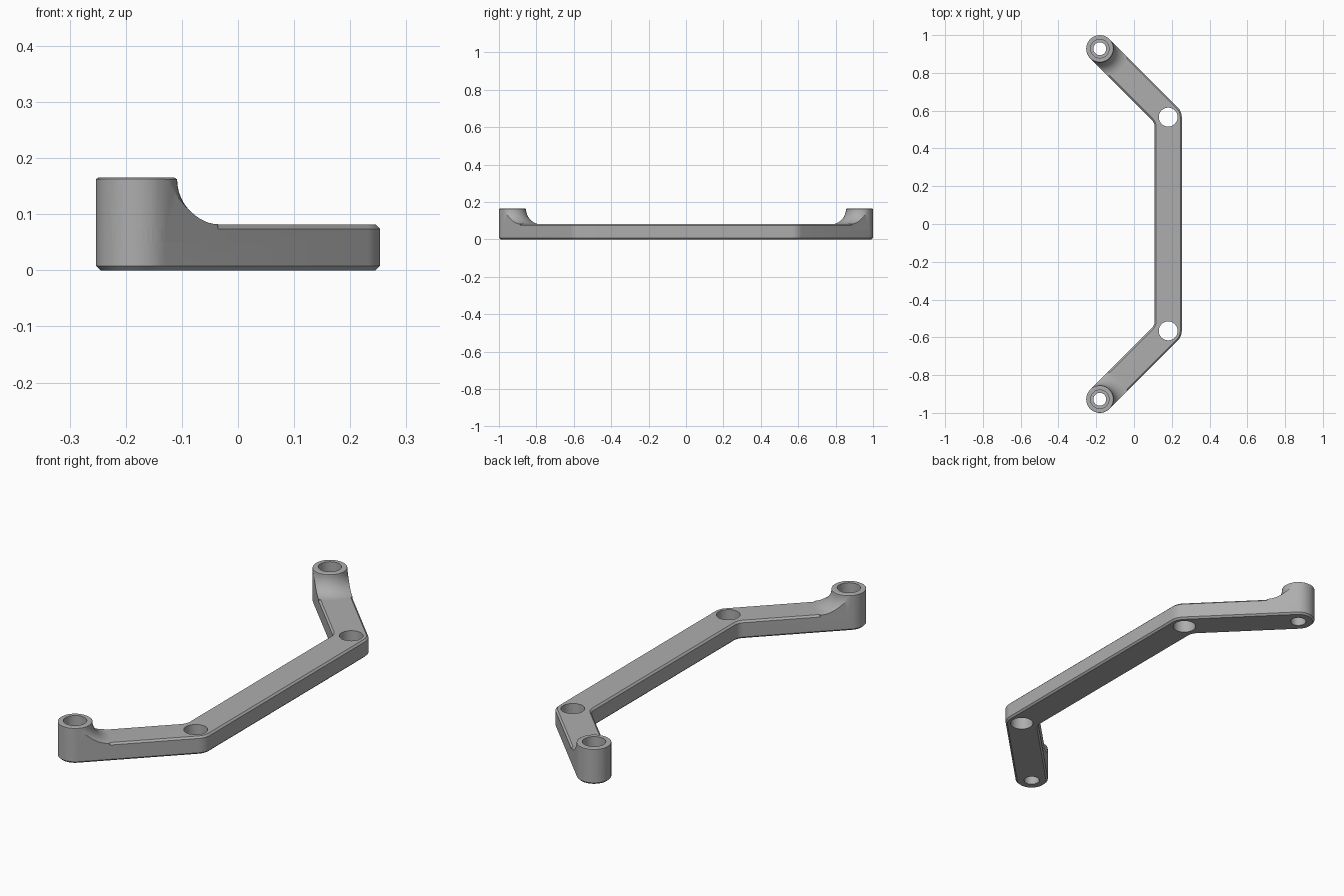
import bpy, bmesh, math
from mathutils import Vector

cube = bpy.data.objects.get("Cube")
if cube:
    bpy.data.objects.remove(cube)

HALF_WIDTH, INNER_FILLET, CHAMFER = 0.072, 0.05, 0.008
BAR_TOP, BOSS_TOP = 0.082, 0.165
TIP, ELBOW = Vector((-0.181, 0.928)), Vector((0.181, 0.566))

metal = bpy.data.materials.new("grey metal")
metal.use_nodes = True
grey = (0.42, 0.42, 0.42, 1)
metal.diffuse_color = grey
metal.node_tree.nodes["Principled BSDF"].inputs["Base Color"].default_value = grey


def arc(centre, radius, start, end, step=7.5):
    n = max(1, round(abs(end - start) / step))
    angles = [math.radians(start + (end - start) * i / n) for i in range(n + 1)]
    return [centre + radius * Vector((math.cos(a), math.sin(a))) for a in angles]


def circle(centre, radius):
    return arc(centre, radius, 0, 360)[:-1]


def outline(half_width):
    """Plan of the bent bar, offset evenly by half_width from its centre line."""
    turn = math.radians(22.5)
    reach = (HALF_WIDTH + INNER_FILLET) / math.cos(turn)
    inner = ELBOW - reach * Vector((math.cos(turn), math.sin(turn)))
    upper = (arc(ELBOW, half_width, 0, 45) + arc(TIP, half_width, 45, 225)
             + arc(inner, HALF_WIDTH + INNER_FILLET - half_width, 45, 0))
    return upper + [Vector((p.x, -p.y)) for p in reversed(upper)]


def loft(name, sections):
    """Closed solid through a stack of (outline, height) sections."""
    bm = bmesh.new()
    rings = [[bm.verts.new((p.x, p.y, z)) for p in points] for points, z in sections]
    for low, high in zip(rings, rings[1:]):
        for i in range(len(low)):
            j = (i + 1) % len(low)
            bm.faces.new((low[i], low[j], high[j], high[i]))
    bm.faces.new(rings[0][::-1])
    bm.faces.new(rings[-1])
    bmesh.ops.recalc_face_normals(bm, faces=bm.faces)
    mesh = bpy.data.meshes.new(name)
    bm.to_mesh(mesh)
    bm.free()
    mesh.materials.append(metal)
    obj = bpy.data.objects.new(name, mesh)
    bpy.context.collection.objects.link(obj)
    return obj


def combine(target, other, operation):
    mod = target.modifiers.new("combine", "BOOLEAN")
    mod.operation, mod.object, mod.solver = operation, other, "EXACT"
    bpy.context.view_layer.objects.active = target
    bpy.ops.object.modifier_apply(modifier=mod.name)
    bpy.data.objects.remove(other)


# Bent bar with chamfered top and bottom edges
narrow, full = outline(HALF_WIDTH - CHAMFER), outline(HALF_WIDTH)
bar = loft("bent_bar", [(narrow, 0), (full, CHAMFER),
                        (full, BAR_TOP - CHAMFER), (narrow, BAR_TOP)])

for side in (1, -1):
    tip, elbow = Vector((TIP.x, side * TIP.y)), Vector((ELBOW.x, side * ELBOW.y))

    # Raised end boss with a hollow flare, trimmed to the width of the bar
    sweep = 0.08
    profile = [(0.0725 + sweep, 0.05)]
    for i in range(13):
        a = math.radians(90 * i / 12)
        profile.append((0.0725 + sweep * (1 - math.sin(a)),
                        BAR_TOP + sweep * (1 - math.cos(a))))
    profile.append((0.068, BOSS_TOP))
    boss = loft("end_boss", [(circle(tip, r), z) for r, z in profile])
    trim = loft("boss_trim", [(full, 0.03), (full, 0.3)])
    combine(boss, trim, "INTERSECT")
    combine(bar, boss, "UNION")

    # Counterbored hole in the boss and plain hole at the elbow
    bore = [(0.034, -0.1), (0.034, 0.045), (0.049, 0.045), (0.049, 0.3)]
    combine(bar, loft("boss_bore", [(circle(tip, r), z) for r, z in bore]), "DIFFERENCE")
    hole = [(circle(elbow, 0.05), z) for z in (-0.1, 0.3)]
    combine(bar, loft("elbow_hole", hole), "DIFFERENCE")

bpy.ops.object.select_all(action="DESELECT")
bar.select_set(True)
bpy.context.view_layer.objects.active = bar
bpy.ops.object.shade_smooth_by_angle(angle=math.radians(30))
